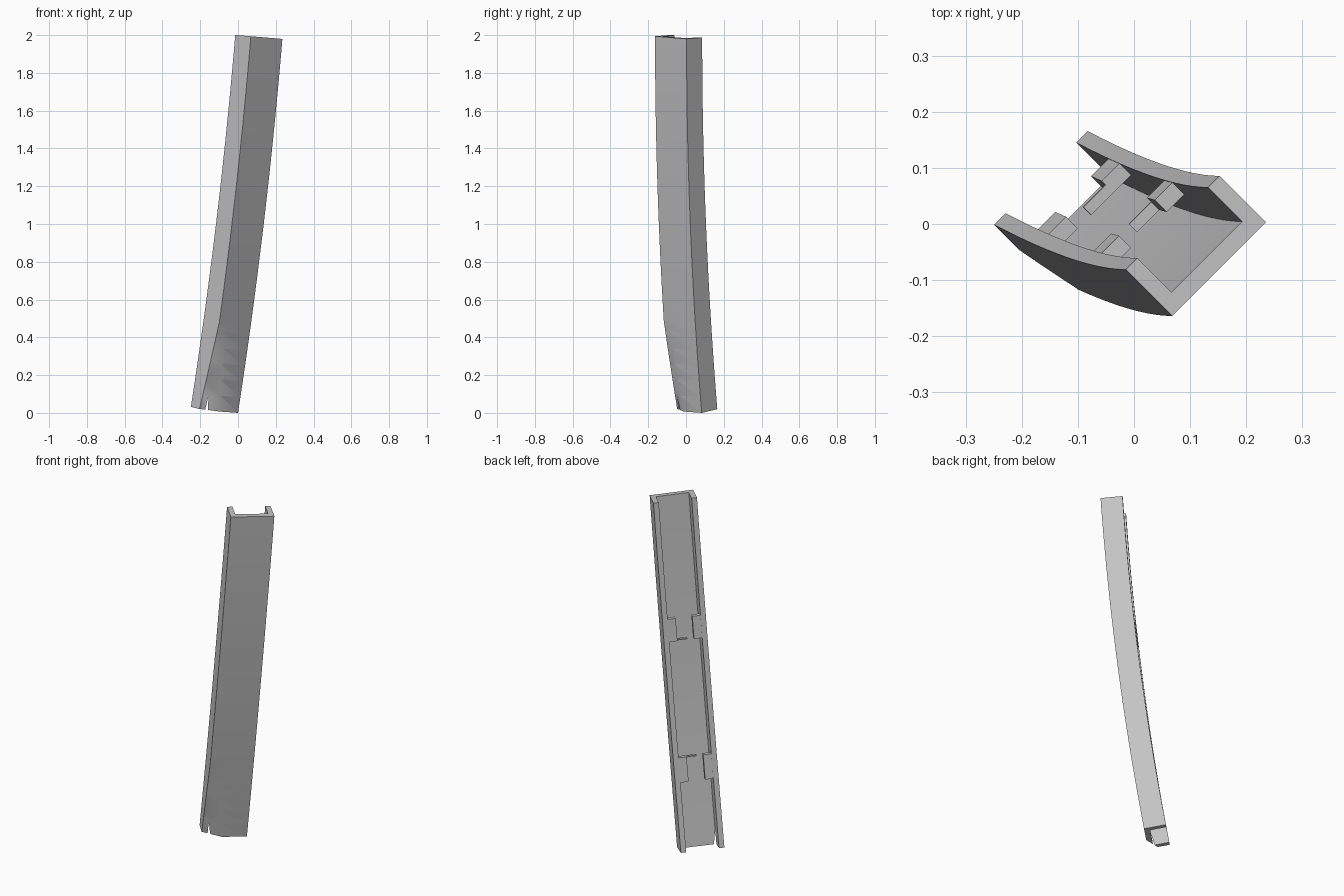
import bpy, bmesh

cube = bpy.data.objects.get("Cube")
if cube:
    bpy.data.objects.remove(cube, do_unlink=True)

WIDTH, DEPTH = 0.236, 0.117      # outer size of the channel section
WALL, WEB = 0.029, 0.031         # side wall and web thickness
HEIGHT, S = 1.98, 0.7071
STEPS = 24

grey = bpy.data.materials.new("plain_grey")
grey.use_nodes = True
grey.diffuse_color = (0.55, 0.55, 0.55, 1)
grey.node_tree.nodes["Principled BSDF"].inputs["Base Color"].default_value = grey.diffuse_color


def place(a, b, t):
    """Map section position (a across, b inward) at t (0 top, 1 bottom) onto the bend."""
    dx, dy = -(a + b) * S, (b - a) * S
    slope_x = (0.165 + 0.14 * t) / HEIGHT
    slope_y = -0.16 * t / HEIGHT
    return (0.235 + dx - 0.165 * t - 0.07 * t * t,
            0.003 + dy + 0.08 * t * t,
            HEIGHT * (1 - t) - slope_x * dx - slope_y * dy)


def sweep(name, section, t0, t1, steps):
    """Loft section(q), a list of (a, b) points, along the bend."""
    bm = bmesh.new()
    rings = []
    for i in range(steps + 1):
        q = i / steps
        rings.append([bm.verts.new(place(a, b, t0 + (t1 - t0) * q)) for a, b in section(q)])
    n = len(rings[0])
    for r0, r1 in zip(rings, rings[1:]):
        for k in range(n):
            bm.faces.new((r0[k], r0[(k + 1) % n], r1[(k + 1) % n], r1[k]))
    bm.faces.new(rings[0])
    bm.faces.new(rings[-1])
    bmesh.ops.recalc_face_normals(bm, faces=bm.faces[:])
    mesh = bpy.data.meshes.new(name)
    bm.to_mesh(mesh)
    bm.free()
    mesh.materials.append(grey)
    ob = bpy.data.objects.new(name, mesh)
    bpy.context.collection.objects.link(ob)
    return ob


def box(a0, a1, b0, b1):
    return lambda q: [(a0, b0), (a1, b0), (a1, b1), (a0, b1)]


# Curved channel with two side walls
channel = sweep("channel", lambda q: [
    (0, 0), (WIDTH, 0), (WIDTH, DEPTH), (WIDTH - WALL, DEPTH),
    (WIDTH - WALL, WEB), (WALL, WEB), (WALL, DEPTH), (0, DEPTH)], 0, 1, STEPS)


# Tapered corner cut near the foot, opening a slot into the channel
def corner_cut(q):
    r, f = 0.04 + 0.068 * q, 0.002 + 0.055 * q
    return [(WIDTH - r, 0), (WIDTH, f), (WIDTH + 0.03, f),
            (WIDTH + 0.03, -0.03), (WIDTH - r, -0.03)]


cutter = sweep("corner_cutter", corner_cut, 0.77, 1.02, 8)
cutter.hide_render = True
mod = channel.modifiers.new("corner_cut", 'BOOLEAN')
mod.operation, mod.solver, mod.object = 'DIFFERENCE', 'EXACT', cutter
bpy.context.view_layer.objects.active = channel
channel.select_set(True)
bpy.ops.object.modifier_apply(modifier=mod.name)
bpy.data.objects.remove(cutter, do_unlink=True)
bpy.ops.object.shade_smooth_by_angle(angle=0.5)

# Retaining tabs along the open edges, with a thin lip beside each pair
TAB, B0, B1 = 0.044, DEPTH - 0.031, DEPTH - 0.001
for level, t0, t1, lip_t in (("upper", 0.34, 0.405, 0.402), ("lower", 0.735, 0.805, 0.735)):
    sweep(level + "_right_tab", box(WALL - 0.005, WALL + TAB, B0, B1), t0, t1, 3)
    sweep(level + "_left_tab", box(WIDTH - WALL - TAB, WIDTH - WALL + 0.005, B0, B1), t0, t1, 3)
    sweep(level + "_lip", box(WALL + TAB - 0.005, WALL + 0.1, B0, B0 + 0.02),
          lip_t, lip_t + 0.003, 1)
